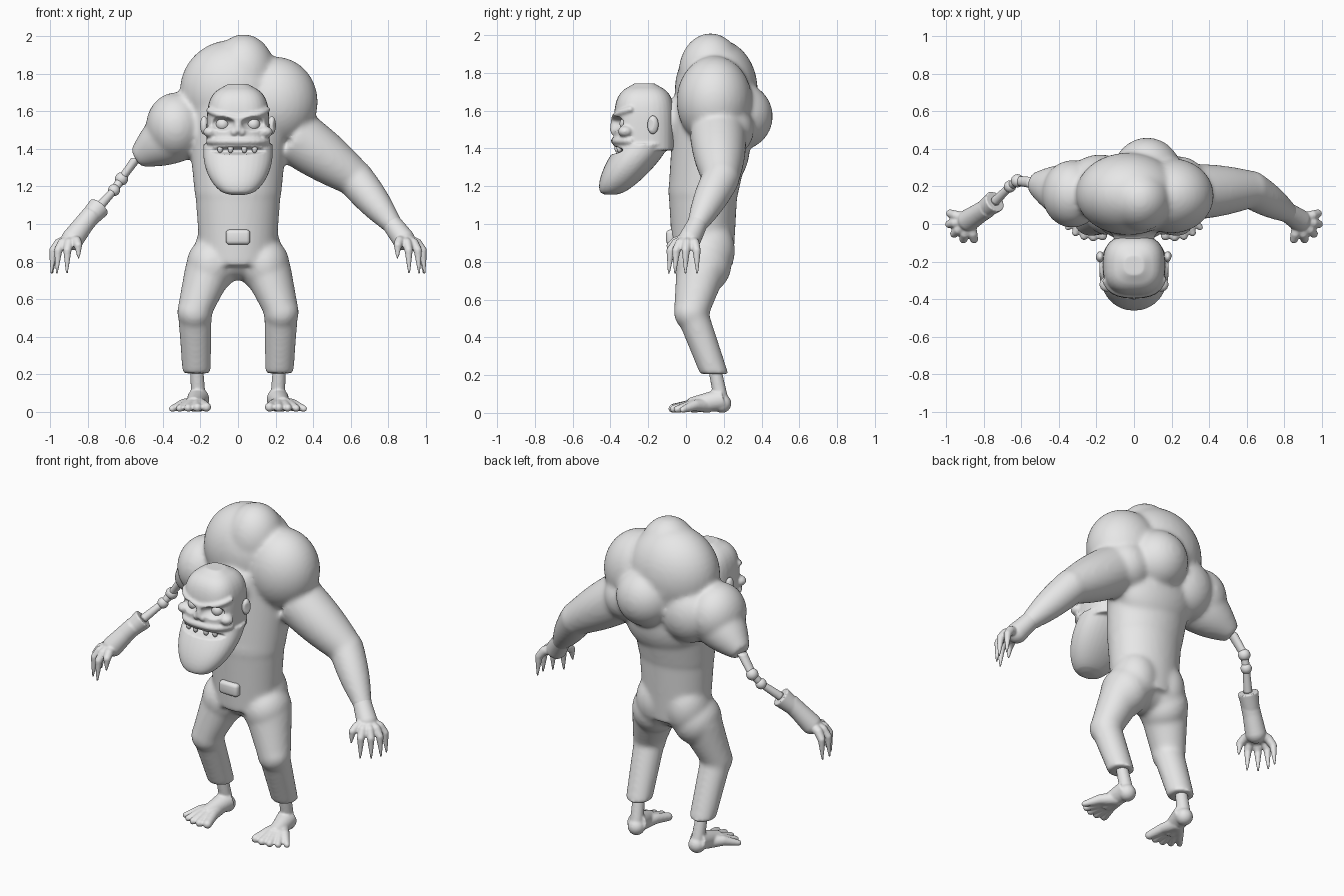
import bpy
import bmesh
import math
from mathutils import Matrix, Vector

cube = bpy.data.objects.get("Cube")
if cube:
    bpy.data.objects.remove(cube, do_unlink=True)

shade = (.8, .8, .8, 1)
grey = bpy.data.materials.new("plain grey")
grey.use_nodes = True
grey.diffuse_color = shade
grey.node_tree.nodes["Principled BSDF"].inputs["Base Color"].default_value = shade


def ball(bm, centre, radii):
    """Ellipsoid, or a sphere when given one radius."""
    if not isinstance(radii, tuple):
        radii = (radii, radii, radii)
    matrix = Matrix.Translation(centre) @ Matrix.Diagonal((*radii, 1))
    bmesh.ops.create_uvsphere(bm, u_segments=32, v_segments=20, radius=1, matrix=matrix)


def squared(value, power):
    """Push a sine or cosine outward so that an oval gets squarer."""
    return math.copysign(abs(value) ** power, value)


def skin(bm, centres, radii, flat=1, power=1, sides=32):
    """Closed tube along a straight axis; upright tubes keep level rings."""
    axis = (centres[-1] - centres[0]).normalized()
    if abs(axis.z) > .8:
        u, v = Vector((1, 0, 0)), Vector((0, 1, 0))
    else:
        u = axis.cross(Vector((0, 0, 1))).normalized()
        v = axis.cross(u)
    rings = []
    for centre, radius in zip(centres, radii):
        angles = [math.tau * k / sides for k in range(sides)]
        rings.append([bm.verts.new(centre + radius * (u * squared(math.cos(angle), power)
                                                      + v * flat * squared(math.sin(angle), power)))
                      for angle in angles])
    for low, high in zip(rings, rings[1:]):
        for k in range(sides):
            following = (k + 1) % sides
            bm.faces.new((low[k], low[following], high[following], high[k]))
    bm.faces.new(rings[0])
    bm.faces.new(rings[-1])


def limb(bm, start, end, first, last, swell=0, flat=1, steps=12):
    """Tapering muscle from one joint to the next."""
    start, end = Vector(start), Vector(end)
    spots = [k / steps for k in range(steps + 1)]
    centres = [start.lerp(end, t) for t in spots]
    radii = [first + (last - first) * t + swell * math.sin(math.pi * t) for t in spots]
    skin(bm, centres, radii, flat)


def chain(bm, joints, radii, swell=0):
    """Limbs joined by round knuckles."""
    for k in range(len(joints) - 1):
        limb(bm, joints[k], joints[k + 1], radii[k], radii[k + 1], swell)
        ball(bm, joints[k + 1], radii[k + 1])


def fan(angle, reach, height):
    """Offset for a finger or toe pointing outward at an angle."""
    return Vector((reach * math.cos(angle), reach * math.sin(angle), height))


def on_face(angle, height):
    """Point on the squarish front of the face."""
    return Vector((.165 * squared(math.sin(angle), .75), -.22 - .16 * squared(math.cos(angle), .75), height))


def finish(bm, name, voxel=None, smoothing=3, dents=(), side=1):
    """Mirror if asked, fuse the volumes, press in dents, shade smooth."""
    bmesh.ops.transform(bm, matrix=Matrix.Diagonal((side, 1, 1, 1)), verts=bm.verts[:])
    bmesh.ops.recalc_face_normals(bm, faces=bm.faces[:])
    mesh = bpy.data.meshes.new(name)
    bm.to_mesh(mesh)
    bm.free()
    obj = bpy.data.objects.new(name, mesh)
    bpy.context.collection.objects.link(obj)
    if voxel:
        remesh = obj.modifiers.new("Fuse", "REMESH")
        remesh.mode = "VOXEL"
        remesh.voxel_size = voxel
        soften = obj.modifiers.new("Soften", "SMOOTH")
        soften.iterations = smoothing
        graph = bpy.context.evaluated_depsgraph_get()
        baked = bpy.data.meshes.new_from_object(obj.evaluated_get(graph))
        obj.modifiers.clear()
        obj.data = baked
    for centre, radii, depth in dents:
        for vert in obj.data.vertices:
            distance = sum(((a - b) / r) ** 2 for a, b, r in zip(vert.co, centre, radii))
            if distance < 1:
                vert.co.y += depth * (1 - distance)
    obj.data.materials.clear()
    obj.data.materials.append(grey)
    obj.data.shade_smooth()
    return obj


# Joints on the model's left, and the bare bone on its right
shoulder, elbow, wrist = Vector((.3, .17, 1.47)), Vector((.62, .185, 1.245)), Vector((.82, .06, 1))
palm = Vector((.88, .02, .92))
hip, knee, hem = Vector((.14, .09, .78)), Vector((.23, .03, .53)), Vector((.22, .15, .205))
heel, instep = Vector((.21, .19, .05)), Vector((.22, .12, .04))
stump, upper_knob = Vector((-.54, .22, 1.35)), Vector((-.62, .23, 1.24))
lower_knob, cuff = Vector((-.66, .2, 1.18)), Vector((-.74, .12, 1.09))

# Body: trunk, neck and hunched back
bm = bmesh.new()
limb(bm, (0, .09, .78), (0, .09, 1.2), .2, .23, flat=.8)
limb(bm, (0, .09, 1.15), (0, .16, 1.65), .23, .28, flat=.8)
limb(bm, (0, .1, 1.6), (0, -.14, 1.53), .13, .1)
ball(bm, (-.03, .16, 1.71), (.28, .22, .27))
ball(bm, (.03, .13, 1.8), (.17, .17, .21))
ball(bm, (.2, .15, 1.65), (.225, .2, .24))
ball(bm, (.07, .28, 1.57), .18)
ball(bm, (-.18, .22, 1.51), (.18, .15, .18))
ball(bm, (.24, .21, 1.5), .15)
ball(bm, (.02, .19, 1.42), (.26, .15, .23))

# Whole left arm, bulging right stump
chain(bm, [shoulder, elbow, wrist], [.15, .1, .055], swell=.01)
ball(bm, (-.33, .16, 1.52), (.16, .18, .18))
limb(bm, (-.3, .16, 1.5), stump, .16, .055, swell=.02)

# Legs ending in trouser hems
ball(bm, (0, .09, .83), (.16, .14, .13))
for side in (-1, 1):
    flip = Matrix.Diagonal((side, 1, 1))
    ball(bm, flip @ hip, (.135, .15, .15))
    ball(bm, flip @ Vector((.1, .12, .86)), (.13, .14, .17))
    chain(bm, [flip @ hip, flip @ knee], [.14, .095])
    limb(bm, flip @ knee, flip @ hem, .09, .076)
finish(bm, "body", voxel=.013, smoothing=12)

# Belt buckle
bm = bmesh.new()
bmesh.ops.create_cube(bm, matrix=Matrix.Translation((0, -.08, .93)) @ Matrix.Diagonal((.13, .05, .08, 1)))
bmesh.ops.bevel(bm, geom=bm.edges[:], offset=.02, segments=3, affect="EDGES", profile=.5)
finish(bm, "buckle")

# Exposed arm bone with a knobbly joint
bm = bmesh.new()
chain(bm, [stump, upper_knob, lower_knob, cuff], [.03, .025, .02, .025])
ball(bm, upper_knob, .035)
ball(bm, lower_knob, .032)
finish(bm, "arm_bone")

for side, label in ((1, "left"), (-1, "right")):
    # Hand: palm, thumb and four clawed fingers fanned around it
    bm = bmesh.new()
    chain(bm, [elbow.lerp(wrist, .8), wrist, palm], [.052, .053, .06])
    for k in range(5):
        angle = .55 * k - 1.85
        drop = -.18 if k else -.1
        bend = palm + fan(angle, .105, drop / 3)
        chain(bm, [palm, palm + fan(angle, .075, drop / 8), bend, palm + fan(angle, .115, drop)],
              [.035, .026, .022, .006])
    if side < 0:
        flared = Vector((-cuff.x, cuff.y, cuff.z))
        limb(bm, flared, wrist, .06, .045)
    finish(bm, label + "_hand", voxel=.006, side=side)

    # Foot: ankle, heel, instep and five toes
    bm = bmesh.new()
    limb(bm, hem + Vector((0, 0, .04)), heel, .034, .04)
    ball(bm, heel, .05)
    limb(bm, heel + Vector((0, 0, .02)), instep + fan(-1.4, .1, 0), .06, .04)
    for k in range(5):
        angle = .26 * k - 1.85
        size = .025 - .002 * k
        chain(bm, [instep, instep + fan(angle, .1, 0), instep + fan(angle, .19, size - instep.z)],
              [.04, .03, size])
    foot = finish(bm, label + "_foot", voxel=.007, side=side)
    for vert in foot.data.vertices:
        vert.co.z = max(vert.co.z, 0)

# Head: flat-topped skull and an underslung jaw that rounds off at the chin
bm = bmesh.new()
spots = [k / 24 for k in range(25)]
skin(bm, [Vector((0, -.22, 1.39 + .355 * t)) for t in spots],
     [.167 * math.sqrt(max(.1, 1 - t ** 6)) for t in spots], flat=.97, power=.75)
skin(bm, [Vector((0, .18 * t - .4, 1.155 + .27 * t)) for t in spots],
     [.04 + .145 * math.sqrt(math.sin(min(1, t * 1.2) * math.pi / 2)) for t in spots], flat=.75, power=.9)

# Frowning brow, upper lip, nose and cheekbones
arc = [k / 5 for k in range(-6, 7)]
chain(bm, [on_face(angle, 1.56 + .04 * abs(angle)) for angle in arc], [.016] * len(arc))
chain(bm, [on_face(angle, 1.44) for angle in arc], [.018] * len(arc))
limb(bm, on_face(0, 1.57), on_face(0, 1.49), .016, .024)
for side in (-1, 1):
    ball(bm, on_face(side * .06, 1.49), .02)
    ball(bm, on_face(side, 1.49), (.04, .04, .03))
sockets = [(on_face(side * .4, 1.535), (.065, .09, .04), .05) for side in (-1, 1)]
mouth = (on_face(0, 1.39), (.16, .14, .022), .05)
finish(bm, "head", voxel=.008, smoothing=4, dents=sockets + [mouth])

# Eyes and ears
for side, label in ((1, "left"), (-1, "right")):
    bm = bmesh.new()
    ball(bm, on_face(.4, 1.53) + Vector((0, .055, 0)), .036)
    finish(bm, label + "_eye", side=side)
    bm = bmesh.new()
    ball(bm, (.18, -.175, 1.525), (.022, .03, .05))
    finish(bm, label + "_ear", voxel=.005, dents=[((.2, -.19, 1.525), (.02, .02, .03), .012)], side=side)

# Teeth
bm = bmesh.new()
for angle in (-.5, -.15, .12, .45):
    ball(bm, on_face(angle, 1.4) + Vector((0, .015, 0)), (.015, .014, .022))
finish(bm, "teeth")
